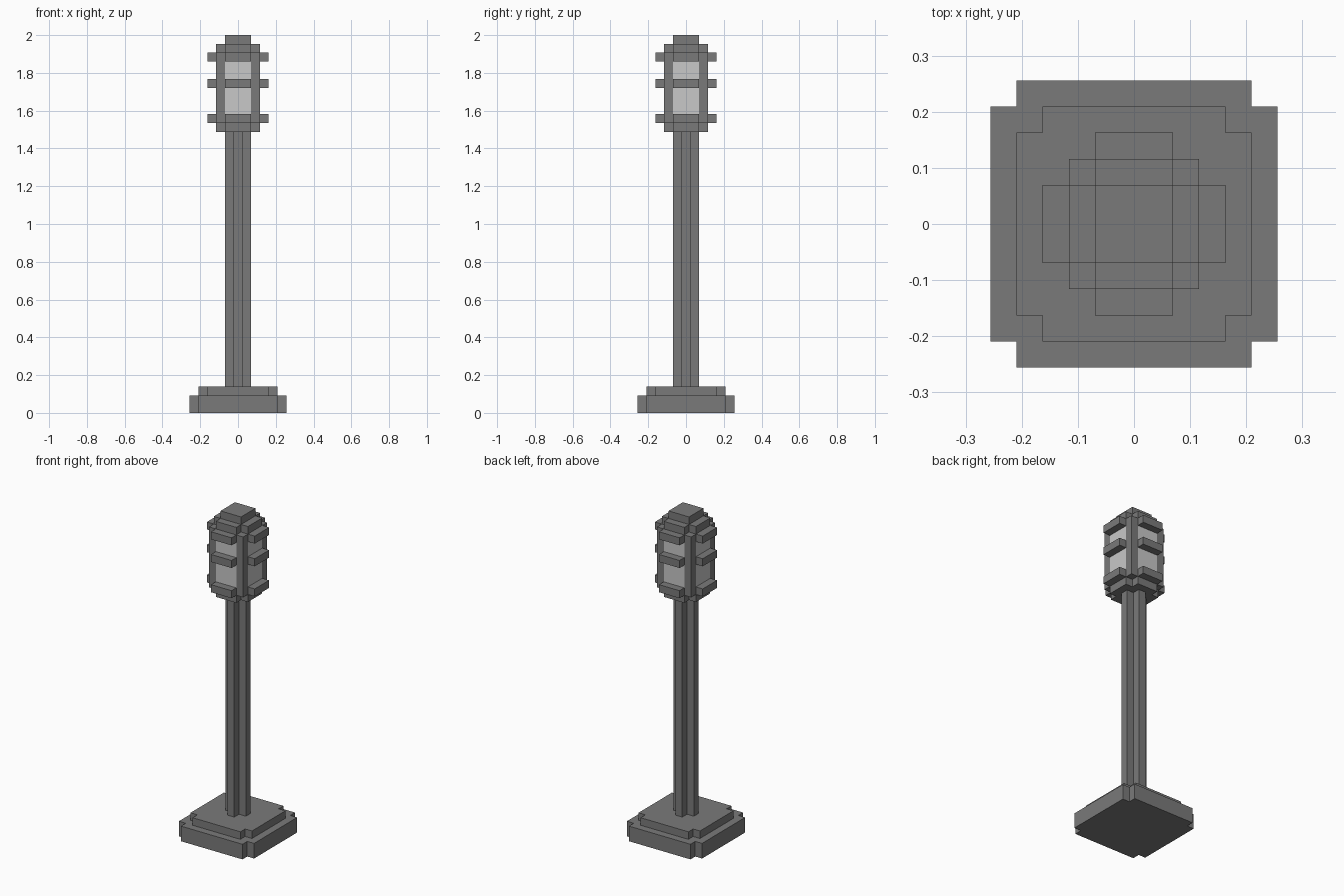
import bpy, bmesh

if "Cube" in bpy.data.objects:
    bpy.data.objects.remove(bpy.data.objects["Cube"])

V = 2 / 43  # one block of the model's grid


def material(name, level):
    m = bpy.data.materials.new(name)
    m.diffuse_color = (level, level, level, 1)
    m.use_nodes = True
    m.node_tree.nodes["Principled BSDF"].inputs["Base Color"].default_value = m.diffuse_color
    return m


GREY = material("dark grey metal", 0.195)
GLASS = material("light grey glass", 0.58)


def prism(name, outline, z0, z1, mat):
    """Extrude a flat outline (in blocks) from z0 to z1."""
    bm = bmesh.new()
    face = bm.faces.new([bm.verts.new((x * V, y * V, z0 * V)) for x, y in outline])
    top = bmesh.ops.extrude_face_region(bm, geom=[face])["geom"]
    verts = [g for g in top if isinstance(g, bmesh.types.BMVert)]
    bmesh.ops.translate(bm, verts=verts, vec=(0, 0, (z1 - z0) * V))
    bmesh.ops.recalc_face_normals(bm, faces=bm.faces)
    mesh = bpy.data.meshes.new(name)
    bm.to_mesh(mesh)
    bm.free()
    mesh.materials.append(mat)
    ob = bpy.data.objects.new(name, mesh)
    bpy.context.collection.objects.link(ob)
    return ob


def square(size, cx=0, cy=0):
    h = size / 2
    return [(cx - h, cy - h), (cx + h, cy - h), (cx + h, cy + h), (cx - h, cy + h)]


def cross(size, arm):
    """Square with notched corners: full width size, flat side length arm."""
    a, b = size / 2, arm / 2
    quarter = [(a, -b), (a, b), (b, b)]
    points = []
    for _ in range(4):
        points += quarter
        quarter = [(-y, x) for x, y in quarter]
    return points


# Stepped base and ribbed pole
prism("base_lower", cross(11, 9), 0, 2, GREY)
prism("base_upper", cross(9, 7), 2, 3, GREY)
prism("pole", cross(3, 1), 3, 32, GREY)

# Lantern plates and cap
prism("lantern_floor", cross(5, 3), 32, 33, GREY)
prism("lantern_roof", cross(5, 3), 41, 42, GREY)
prism("lantern_cap", square(3), 42, 43, GREY)

# Projecting bands around the lantern
for label, z in (("lower", 33), ("middle", 37), ("upper", 40)):
    prism("band_" + label, cross(7, 3), z, z + 1, GREY)

# Glass between the bands
prism("glass_lower", cross(5, 3), 34, 37, GLASS)
prism("glass_upper", cross(5, 3), 38, 40, GLASS)

# Corner posts
for sx, side in ((-1, "left"), (1, "right")):
    for sy, end in ((-1, "front"), (1, "back")):
        prism(f"corner_post_{end}_{side}", square(1, 2 * sx, 2 * sy), 33, 41, GREY)
